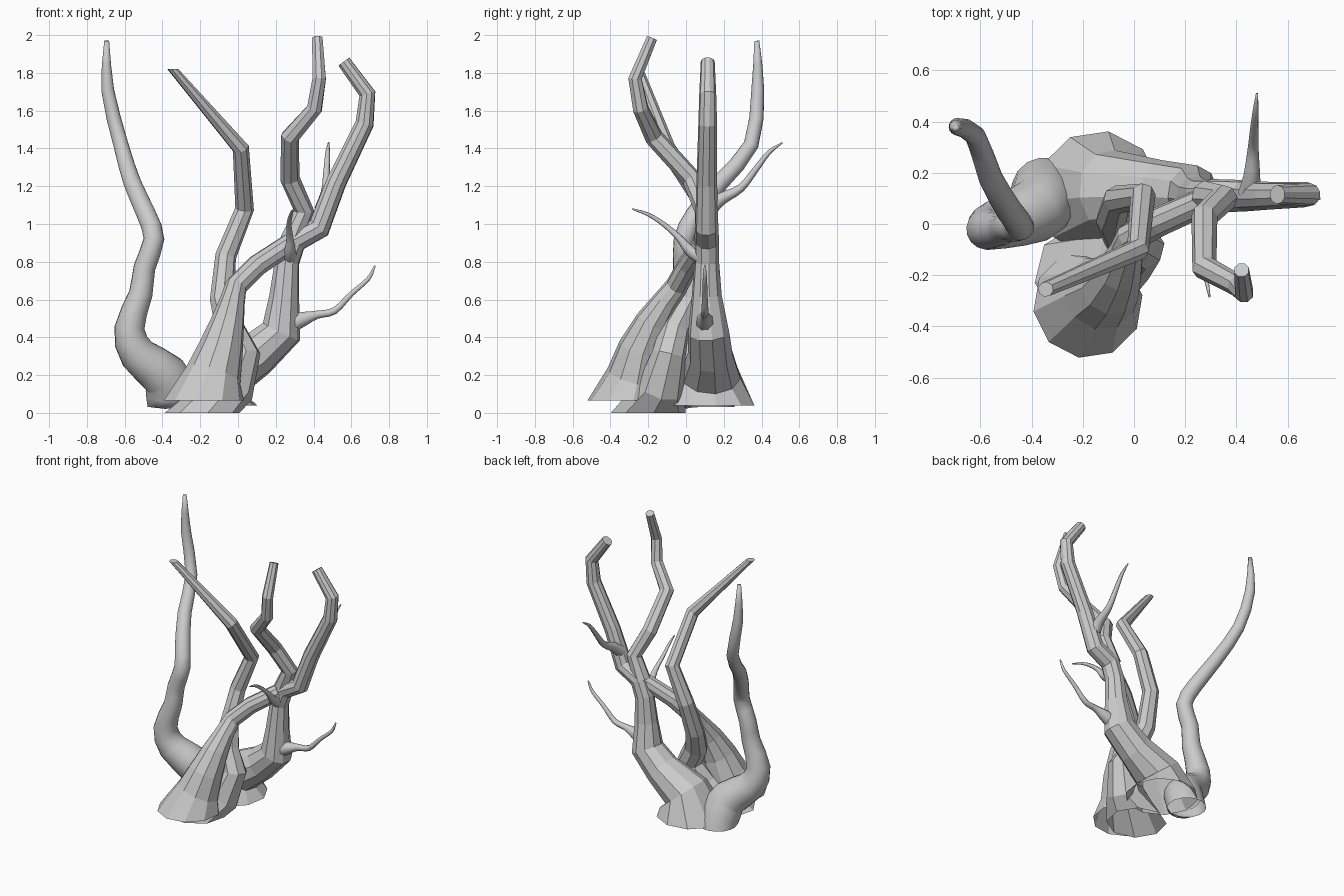
import bpy, bmesh, math
from mathutils import Vector


def refine(pts, steps):
    """Catmull-Rom interpolation of (x, y, z, radius) points."""
    p = [Vector(q) for q in pts]
    p = [p[0] * 2 - p[1]] + p + [p[-1] * 2 - p[-2]]
    out = []
    for i in range(1, len(p) - 2):
        a, b, c, d = p[i - 1:i + 3]
        for s in range(steps):
            t = s / steps
            out.append(0.5 * (2 * b + (c - a) * t + (2 * a - 5 * b + 4 * c - d) * t * t
                              + (3 * b - a - 3 * c + d) * t ** 3))
    return out + [p[-2]]


def limb(name, pts, sides=8, smooth=0, flat_base=False, flat_tip=False):
    """Tapered tube through (x, y, z, radius) points, open at the base, capped at the tip."""
    pts = refine(pts, smooth) if smooth else [Vector(q) for q in pts]
    pos = [Vector(q[:3]) for q in pts]
    bm = bmesh.new()
    rings, side = [], Vector((1, 0.15, 0))
    for i, c in enumerate(pos):
        tan = Vector((0, 0, 0))
        if i > 0:
            tan += (c - pos[i - 1]).normalized()
        if i < len(pos) - 1:
            tan += (pos[i + 1] - c).normalized()
        if flat_base and i == 0 or flat_tip and i == len(pos) - 1:
            tan = Vector((0, 0, 1))
        tan.normalize()
        side = side - tan * side.dot(tan)
        side.normalize()
        other = tan.cross(side)
        r = max(pts[i][3], 0.003)
        rings.append([bm.verts.new(c + r * (side * math.cos(a) + other * math.sin(a)))
                      for a in (2 * math.pi * k / sides for k in range(sides))])
    for lo, hi in zip(rings, rings[1:]):
        for k in range(sides):
            j = (k + 1) % sides
            bm.faces.new((lo[k], lo[j], hi[j], hi[k]))
    bm.faces.new(rings[-1])
    me = bpy.data.meshes.new(name)
    bm.to_mesh(me)
    bm.free()
    ob = bpy.data.objects.new(name, me)
    bpy.context.collection.objects.link(ob)
    if smooth:
        me.shade_smooth()
    return ob


# Back trunk: flared foot leaning right, then the tall right branch
limb("back_trunk", [
    (-0.14, 0.12, 0.04, 0.245), (-0.09, 0.13, 0.20, 0.16), (0.10, 0.13, 0.31, 0.12),
    (0.23, 0.12, 0.43, 0.11), (0.245, 0.11, 0.62, 0.08), (0.26, 0.11, 0.80, 0.066),
    (0.30, 0.11, 0.91, 0.066), (0.43, 0.11, 0.98, 0.062), (0.52, 0.11, 1.22, 0.055),
    (0.67, 0.115, 1.53, 0.05), (0.685, 0.115, 1.69, 0.045), (0.56, 0.115, 1.86, 0.037)],
    sides=10, flat_base=True)

# Front trunk: flared foot, crossing over to join the back trunk
limb("front_trunk", [
    (-0.18, -0.31, 0.065, 0.215), (-0.13, -0.27, 0.20, 0.15), (-0.09, -0.24, 0.34, 0.12),
    (-0.055, -0.18, 0.48, 0.09), (-0.03, -0.11, 0.59, 0.068), (-0.01, -0.05, 0.67, 0.06),
    (0.10, 0.01, 0.78, 0.058), (0.28, 0.09, 0.90, 0.055)], sides=10, flat_base=True)

# Second front stem: passes behind the front trunk, then bends far left
limb("left_bending_stem", [
    (-0.19, -0.20, 0.0, 0.20), (-0.03, -0.13, 0.14, 0.125), (0.03, -0.09, 0.31, 0.09),
    (-0.04, -0.06, 0.44, 0.08), (-0.085, 0.02, 0.60, 0.065), (-0.065, 0.095, 0.83, 0.056),
    (0.035, 0.11, 1.08, 0.05), (0.015, -0.10, 1.40, 0.045), (-0.345, -0.255, 1.82, 0.03)],
    flat_base=True, flat_tip=True)

# Middle branch that zigzags to the highest tip
limb("zigzag_branch", [
    (0.28, 0.11, 0.91, 0.06), (0.35, 0.10, 1.07, 0.054), (0.275, 0.03, 1.24, 0.052),
    (0.275, -0.17, 1.46, 0.05), (0.405, -0.24, 1.61, 0.043), (0.43, -0.27, 1.77, 0.038),
    (0.42, -0.18, 1.985, 0.03)])

# Smooth left trunk
limb("left_trunk", [
    (-0.35, 0.13, 0.03, 0.13), (-0.36, 0.09, 0.12, 0.13), (-0.39, 0.05, 0.20, 0.125),
    (-0.53, 0.0, 0.31, 0.10),
    (-0.575, -0.02, 0.45, 0.08), (-0.515, -0.02, 0.63, 0.063), (-0.495, -0.01, 0.77, 0.058),
    (-0.445, -0.01, 0.92, 0.055), (-0.485, 0.05, 1.05, 0.052), (-0.56, 0.18, 1.22, 0.047),
    (-0.62, 0.345, 1.42, 0.04), (-0.69, 0.38, 1.71, 0.034), (-0.695, 0.375, 1.97, 0.013)],
    sides=16, smooth=2, flat_base=True)

# Thin smooth twigs
twigs = {
    "right_twig": [(0.28, 0.10, 0.47, 0.05), (0.34, 0.10, 0.495, 0.042), (0.42, 0.10, 0.52, 0.023),
                   (0.51, 0.10, 0.54, 0.02), (0.60, 0.10, 0.63, 0.015), (0.69, 0.10, 0.71, 0.012),
                   (0.725, 0.10, 0.78, 0.005)],
    "back_twig": [(0.45, 0.12, 1.08, 0.045), (0.46, 0.19, 1.135, 0.033), (0.465, 0.29, 1.19, 0.022),
                  (0.47, 0.37, 1.29, 0.017), (0.475, 0.44, 1.38, 0.012), (0.48, 0.51, 1.43, 0.004)],
    "front_twig": [(0.27, 0.09, 0.82, 0.045), (0.275, 0.02, 0.86, 0.03), (0.275, -0.04, 0.93, 0.018),
                   (0.27, -0.12, 1.0, 0.013), (0.28, -0.20, 1.05, 0.01), (0.295, -0.285, 1.08, 0.004)],
}
for name, pts in twigs.items():
    limb(name, pts, smooth=3)
